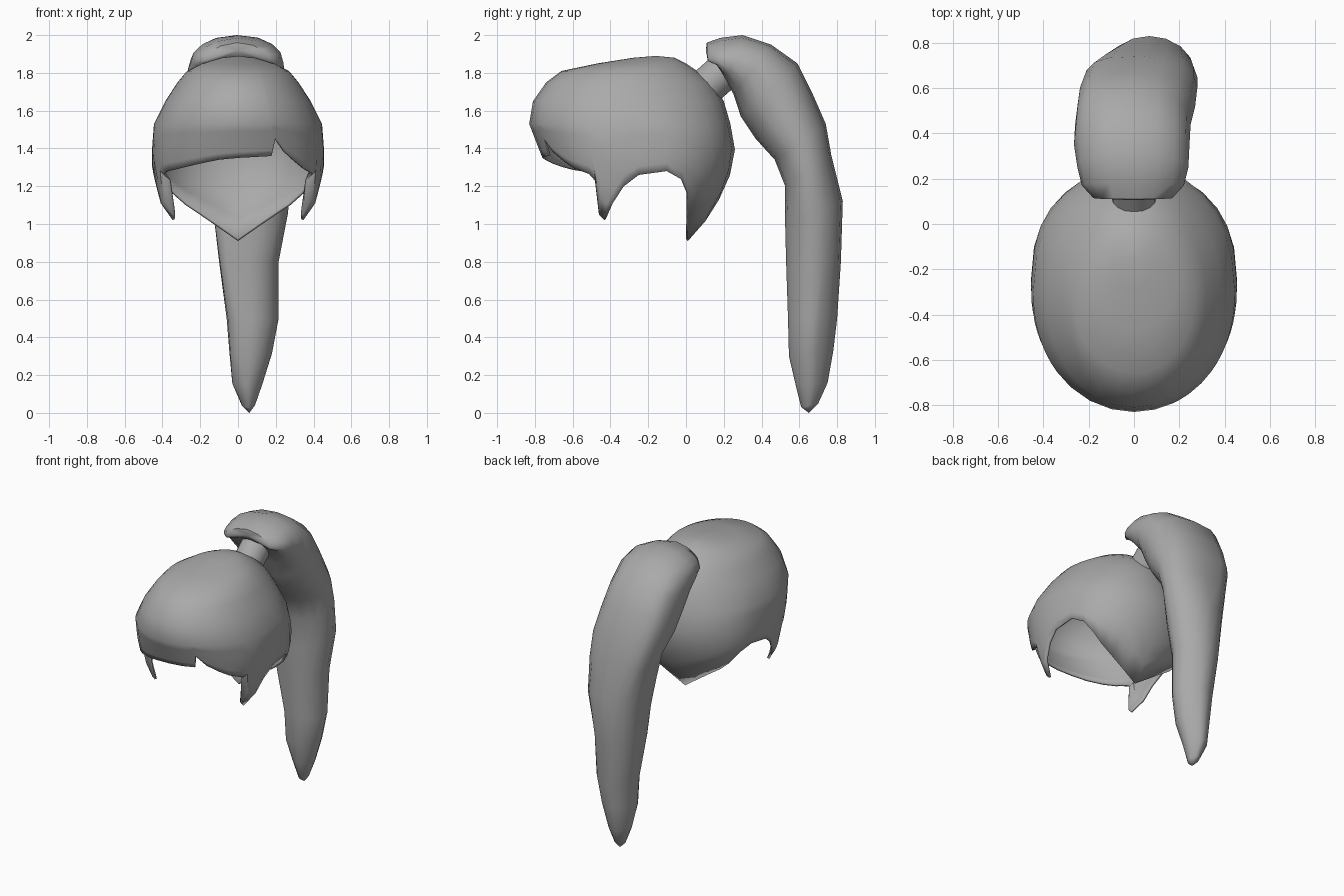
import bpy, bmesh, math
from mathutils import Vector

cube = bpy.data.objects.get("Cube")
if cube:
    bpy.data.objects.remove(cube, do_unlink=True)

grey = bpy.data.materials.new("hair grey")
grey.use_nodes = True
grey.diffuse_color = (0.40, 0.40, 0.40, 1)
bsdf = next(n for n in grey.node_tree.nodes if n.type == 'BSDF_PRINCIPLED')
bsdf.inputs["Base Color"].default_value = grey.diffuse_color


def power(v, exponent):
    return math.copysign(abs(v) ** exponent, v)


def loft(name, rings, start, end=None):
    """Skin a list of equal rings, with a pole at the start and perhaps at the end."""
    bm = bmesh.new()
    rows = [[bm.verts.new(p) for p in ring] for ring in rings]
    n = len(rows[0])
    for a, b in zip(rows, rows[1:]):
        for i in range(n):
            j = (i + 1) % n
            bm.faces.new((a[i], b[i], b[j], a[j]))
    pole = bm.verts.new(start)
    for i in range(n):
        bm.faces.new((pole, rows[0][i], rows[0][(i + 1) % n]))
    if end is not None:
        pole = bm.verts.new(end)
        for i in range(n):
            bm.faces.new((pole, rows[-1][(i + 1) % n], rows[-1][i]))
        bmesh.ops.recalc_face_normals(bm, faces=bm.faces[:])
    mesh = bpy.data.meshes.new(name)
    bm.to_mesh(mesh)
    bm.free()
    mesh.materials.append(grey)
    obj = bpy.data.objects.new(name, mesh)
    bpy.context.collection.objects.link(obj)
    return obj


def smooth(obj, angle):
    bpy.ops.object.select_all(action='DESELECT')
    obj.select_set(True)
    bpy.context.view_layer.objects.active = obj
    bpy.ops.object.shade_smooth_by_angle(angle=math.radians(angle))


# Hair cap: height, front y, back y, half width
LEVELS = [
    (1.88, -0.28, -0.06, 0.09), (1.85, -0.47, 0.0, 0.19), (1.81, -0.66, 0.06, 0.27),
    (1.75, -0.74, 0.14, 0.32), (1.65, -0.81, 0.20, 0.385), (1.53, -0.83, 0.235, 0.445),
    (1.40, -0.78, 0.26, 0.455), (1.30, -0.74, 0.245, 0.455), (1.20, -0.72, 0.215, 0.435),
    (1.05, -0.70, 0.13, 0.405), (0.91, -0.68, 0.02, 0.37),
]


def cap_point(deg, z):
    for hi, lo in zip(LEVELS, LEVELS[1:]):
        if z >= lo[0]:
            t = (hi[0] - z) / (hi[0] - lo[0])
            yf, yb, w = (hi[k] + t * (lo[k] - hi[k]) for k in (1, 2, 3))
            break
    a = math.radians(deg)
    c = -math.cos(a)
    if c > 0:       # back: full below, rounder near the crown
        c = power(c, 0.85 + min(0.3, max(0, z - 1.5) * 1.2))
    else:           # front: the fringe gets boxier towards its rim
        c = power(c, max(0.8, 0.92 - max(0, 1.53 - z) * 0.8))
    return Vector((w * math.sin(a), (yf + yb) / 2 + (yb - yf) / 2 * c, z))


def rim_point(deg, z):
    p = cap_point(deg, z)
    p.y = min(p.y, 0.01)                    # the nape curls under
    if abs(180 - deg) > 101 and z < 1.25:   # the side locks curl inwards
        p.x *= 0.90
    return p


# Rim height by angle from the front: fringe, side lock, ear gap, nape point
SIDE = [(56, 1.28), (62, 1.265), (66, 1.23), (70, 1.05), (75, 1.02), (79, 1.11), (84, 1.20),
        (90, 1.26), (104, 1.28), (115, 1.235), (126, 1.16), (138, 1.10), (150, 1.05), (165, 0.98)]
LEFT_FRINGE = [(0, 1.35), (12, 1.355), (23, 1.36), (26, 1.45), (33, 1.38), (42, 1.33), (50, 1.295)]
RIGHT_FRINGE = [(13, 1.34), (26, 1.32), (39, 1.30), (50, 1.285)]
rim = LEFT_FRINGE + SIDE + [(180, 0.91)]
rim += [(360 - d, z) for d, z in reversed(RIGHT_FRINGE + SIDE)]

rings = [[cap_point(d, z) for d, _ in rim] for z in (1.88, 1.85, 1.81, 1.75, 1.65, 1.53)]
for t in (0.22, 0.44, 0.65, 0.83):
    rings.append([cap_point(d, 1.53 + t * (z - 1.53)) for d, z in rim])
rings.append([rim_point(d, z) for d, z in rim])
cap = loft("hair_cap", rings, (0, -0.16, 1.89))
thick = cap.modifiers.new("thickness", 'SOLIDIFY')
thick.thickness = 0.015
thick.offset = -1
smooth(cap, 55)

# Ponytail: outer y z, inner y z, right x, left x
TAIL = [
    (0.11, 1.96, 0.12, 1.89, -0.18, 0.17), (0.18, 1.985, 0.16, 1.86, -0.23, 0.22),
    (0.30, 2.00, 0.20, 1.78, -0.25, 0.24), (0.45, 1.95, 0.25, 1.69, -0.265, 0.245),
    (0.59, 1.85, 0.29, 1.57, -0.26, 0.25), (0.67, 1.69, 0.37, 1.45, -0.25, 0.27),
    (0.74, 1.53, 0.47, 1.34, -0.22, 0.28), (0.77, 1.36, 0.525, 1.20, -0.17, 0.28),
    (0.83, 1.12, 0.525, 1.00, -0.13, 0.265), (0.82, 0.80, 0.53, 0.80, -0.10, 0.215),
    (0.80, 0.50, 0.54, 0.50, -0.06, 0.215), (0.78, 0.33, 0.545, 0.30, -0.045, 0.18),
    (0.75, 0.16, 0.58, 0.15, -0.03, 0.13), (0.70, 0.05, 0.61, 0.03, 0.02, 0.09),
]


def corner_exponent(k, c, s):
    """Below 1 is boxy, above 1 is lean; the tail is fuller on its right."""
    if s < 0 and c < 0 and 7 <= k <= 11:
        return 0.35 if k < 10 else 0.6
    if s < 0 and c > 0 and 4 <= k <= 7:
        return 0.6
    if s > 0 and c > 0 and k >= 10:
        return 1.35
    return 0.75 + 0.035 * k


rings = []
for k, (oy, oz, iy, iz, x0, x1) in enumerate(TAIL):
    droop = max(0, 3 - k) * 0.6             # the first sections fold down over the tie
    ring = []
    for i in range(16):
        a = math.tau * i / 16
        c, s = round(math.cos(a), 6), round(math.sin(a), 6)
        e = corner_exponent(k, c, s)
        c, s = power(c, e), power(s, e)
        x = (x0 + x1) / 2 + (x1 - x0) / 2 * s
        y = (oy + iy) / 2 + (oy - iy) / 2 * c
        z = (oz + iz) / 2 + (oz - iz) / 2 * c - droop * x * x
        ring.append((x, y, z))
    rings.append(ring)
tail = loft("ponytail", rings, (0, 0.105, 1.92), (0.06, 0.65, 0))
smooth(tail, 60)

# Hair tie joining the cap and the ponytail
low, high = Vector((0, 0.065, 1.69)), Vector((0, 0.26, 1.86))
axis = (high - low).normalized()
side = Vector((1, 0, 0))
up = axis.cross(side)
rings = [[p + 0.1 * (side * math.cos(a) + up * math.sin(a))
          for a in (math.tau * i / 16 for i in range(16))] for p in (low, high)]
tie = loft("hair_tie", rings, low, high)
smooth(tie, 50)
